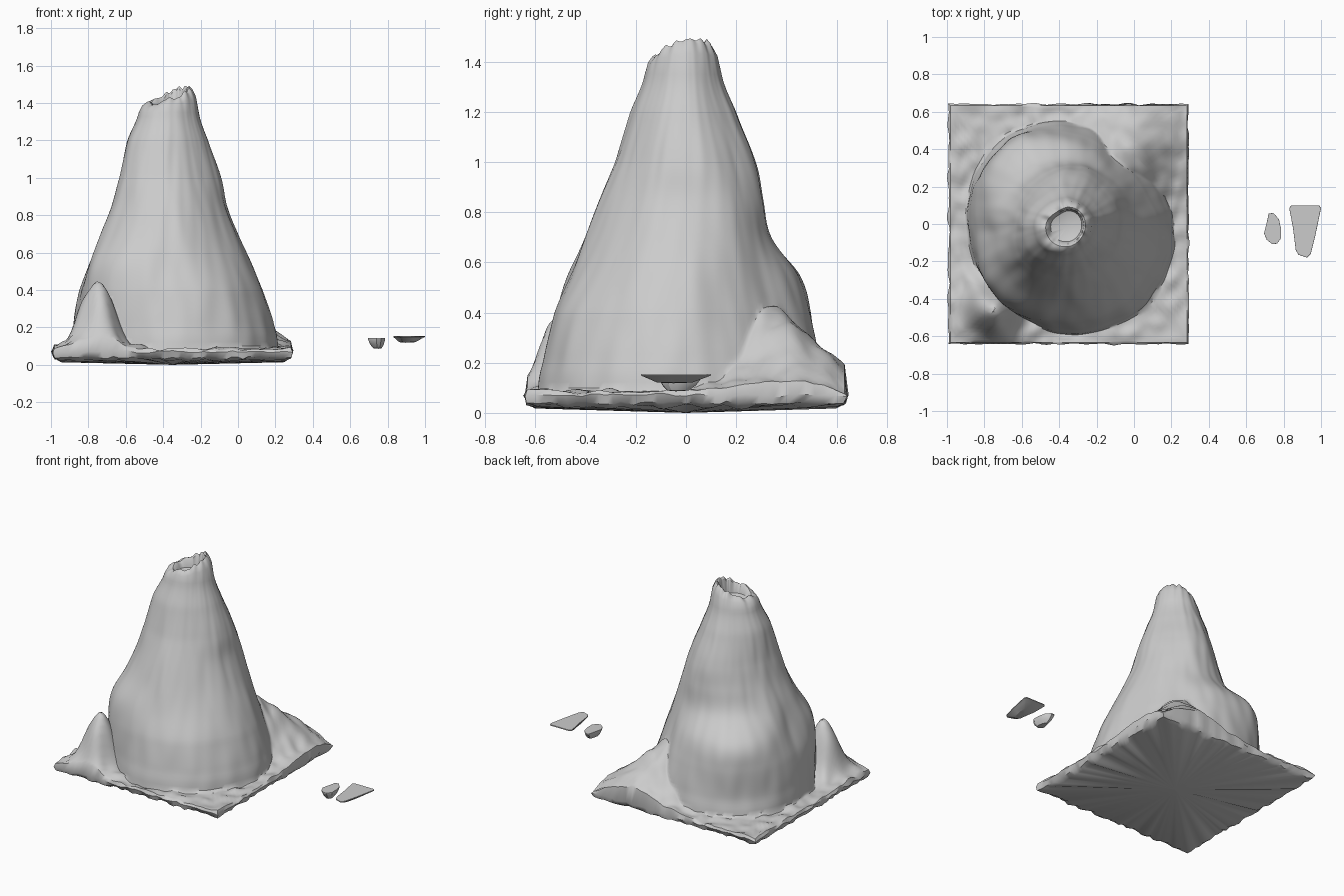
import bpy, bmesh, math
from math import sin, cos, pi
from mathutils import Vector, noise

if "Cube" in bpy.data.objects:
    bpy.data.objects.remove(bpy.data.objects["Cube"])

N = 176
CX, CY = -0.35, 0.0
HALF = 0.642

# Mound radii: one row per height, columns E, NE, N, NW, W, SW, S, SE
LEVELS = [0.10, 0.20, 0.40, 0.55, 0.70, 0.85, 1.00, 1.20, 1.35]
RADII = [
    [.56, .52, .55, .57, .54, .55, .58, .59],
    [.54, .49, .53, .55, .53, .55, .56, .57],
    [.48, .43, .49, .55, .49, .55, .52, .51],
    [.42, .38, .44, .51, .43, .52, .46, .43],
    [.35, .34, .34, .35, .38, .43, .40, .36],
    [.29, .31, .31, .29, .32, .36, .34, .30],
    [.26, .26, .28, .25, .28, .31, .275, .25],
    [.19, .18, .20, .20, .24, .25, .215, .19],
    [.14, .13, .14, .15, .18, .18, .16, .14],
]
RIM = [.09, .09, .09, .09, .12, .13, .12, .10]


def spline(p0, p1, p2, p3, f):
    return p1 + 0.5 * f * (p2 - p0 + f * (2 * p0 - 5 * p1 + 4 * p2 - p3
                                          + f * (3 * (p1 - p2) + p3 - p0)))


def around(row, a):
    """Smooth periodic interpolation of a row by angle."""
    t = a / (2 * pi) * 8
    i = int(t)
    return spline(*(row[(i + k) % 8] for k in (-1, 0, 1, 2)), t - i)


def square_radius(a):
    return HALF / max(abs(cos(a)), abs(sin(a)))


def mound_radius(a, z):
    last = len(LEVELS) - 1
    i = max(k for k in range(last) if k == 0 or z > LEVELS[k])
    f = (z - LEVELS[i]) / (LEVELS[i + 1] - LEVELS[i])
    rows = [RADII[min(max(i + k, 0), last)] for k in (-1, 0, 1, 2)]
    r = spline(*(around(row, a) for row in rows), f)
    # Run-off fluting and finer lumps
    flute = noise.noise(Vector((cos(a) * 3, sin(a) * 3, z * 1.6)))
    lump = noise.noise(Vector((cos(a) * 6, sin(a) * 6, z * 4)))
    return r * (1 + 0.025 * flute + 0.015 * lump)


def ground(x, y):
    """Ground height: front-left peak, back-right skirt and small lumps."""
    d = math.hypot(x + 0.75, y + 0.465) * (1 + 0.25 * noise.noise(Vector((x, y, 2)) * 9))
    peak = 0.36 * math.exp(-(d / 0.128) ** 2)
    u = Vector((cos(0.91), sin(0.91)))
    p = Vector((x - CX, y - CY))
    along, across = p.dot(u), p.x * u.y - p.y * u.x
    skirt = min(0.34, max(0, 0.19 + (0.63 - along) * 0.77)) * math.exp(-(across / 0.24) ** 2)
    if along < 0:
        skirt = 0
    return 0.085 + peak + skirt + 0.02 * noise.noise(Vector((x, y, 0)) * 13)


def point(a, r, z):
    return (CX + r * cos(a), CY + r * sin(a), z)


def finish(bm, name, angle):
    bmesh.ops.recalc_face_normals(bm, faces=bm.faces[:])
    me = bpy.data.meshes.new(name)
    bm.to_mesh(me)
    bm.free()
    ob = bpy.data.objects.new(name, me)
    bpy.context.collection.objects.link(ob)
    bpy.context.view_layer.objects.active = ob
    ob.select_set(True)
    bpy.ops.object.shade_smooth_by_angle(angle=math.radians(angle))
    ob.select_set(False)


def skin(bm, rings, first, last):
    """Join closed rings of points, capping both ends with a fan."""
    loops = [[bm.verts.new(p) for p in ring] for ring in rings]
    n = len(loops[0])
    for lo, hi in zip(loops, loops[1:]):
        for i in range(n):
            j = (i + 1) % n
            bm.faces.new((lo[i], lo[j], hi[j], hi[i]))
    for loop, tip in ((loops[0], first), (loops[-1], last)):
        c = bm.verts.new(tip)
        for i in range(n):
            bm.faces.new((loop[i], loop[(i + 1) % n], c))


ANG = [2 * pi * i / N for i in range(N)]
rings = []

# Ragged underside and slab edge
for s, z, amp in ((0.93, 0.026, .018), (0.98, 0.04, .018), (1.0, 0.07, .012)):
    ring = []
    for a in ANG:
        r = square_radius(a) * s
        p = Vector(point(a, r, z))
        w = noise.noise(p * 14)
        ring.append(point(a, r * (1 + 0.02 * w), max(0.004, z + amp * noise.noise(p * 22))))
    rings.append(ring)

# Ground between the slab edge and the foot of the mound
for k in range(14):
    f = k / 14
    ring = []
    for a in ANG:
        r = square_radius(a) * 0.985 * (1 - f) + mound_radius(a, 0.10) * f
        x, y, _ = point(a, r, 0)
        ring.append((x, y, ground(x, y)))
    rings.append(ring)

# Mound wall
for k in range(56):
    z = 0.10 + 1.25 * k / 55
    ring = []
    for a in ANG:
        x, y, _ = point(a, mound_radius(a, z), 0)
        ring.append((x, y, max(z, ground(x, y))))
    rings.append(ring)


# Broken crater rim and hollow
def rim_z(a):
    return 1.447 + 0.048 * cos(a - 0.5) + 0.025 * noise.noise(Vector((cos(a), sin(a), 5)) * 3)


for f, g in ((.3, .6), (.7, .9), (1, 1)):
    rings.append([point(a, f * around(RIM, a) + (1 - f) * mound_radius(a, 1.35),
                        1.35 + (rim_z(a) - 1.35) * g) for a in ANG])
rings.append([point(a, around(RIM, a) * 0.88, rim_z(a) - 0.012) for a in ANG])
rings.append([point(a, around(RIM, a) * 0.78, 1.365) for a in ANG])

bm = bmesh.new()
skin(bm, rings, (CX, CY, 0), (CX - 0.01, CY - 0.02, 1.34))
finish(bm, "mound_with_base", 40)


# Loose stones: flat top outline tapering to a keel below
def stone(name, outline, top, mid, low, keel):
    bm = bmesh.new()
    cx, cy = keel

    def scaled(s, z):
        return [(cx + (x - cx) * s, cy + (y - cy) * s, z) for x, y in outline]
    tx = sum(p[0] for p in outline) / len(outline)
    ty = sum(p[1] for p in outline) / len(outline)
    skin(bm, [scaled(0.5, low + 0.003), scaled(0.8, mid), scaled(1, top - 0.006),
              scaled(0.99, top)], (cx, cy, low), (tx, ty, top))
    finish(bm, name, 30)


stone("small_stone", [(.695, -.05), (.71, .01), (.72, .055), (.745, .06), (.775, .025),
                      (.787, -.03), (.787, -.075), (.765, -.105), (.74, -.108), (.71, -.085)],
      0.143, 0.11, 0.086, (.75, -.04))
stone("flat_stone", [(.84, .1), (.99, .1), (1.0, .085), (.97, -.06), (.945, -.16),
                     (.925, -.18), (.88, -.165), (.865, -.14), (.85, -.02), (.83, .085)],
      0.155, 0.138, 0.118, (.895, -.05))
